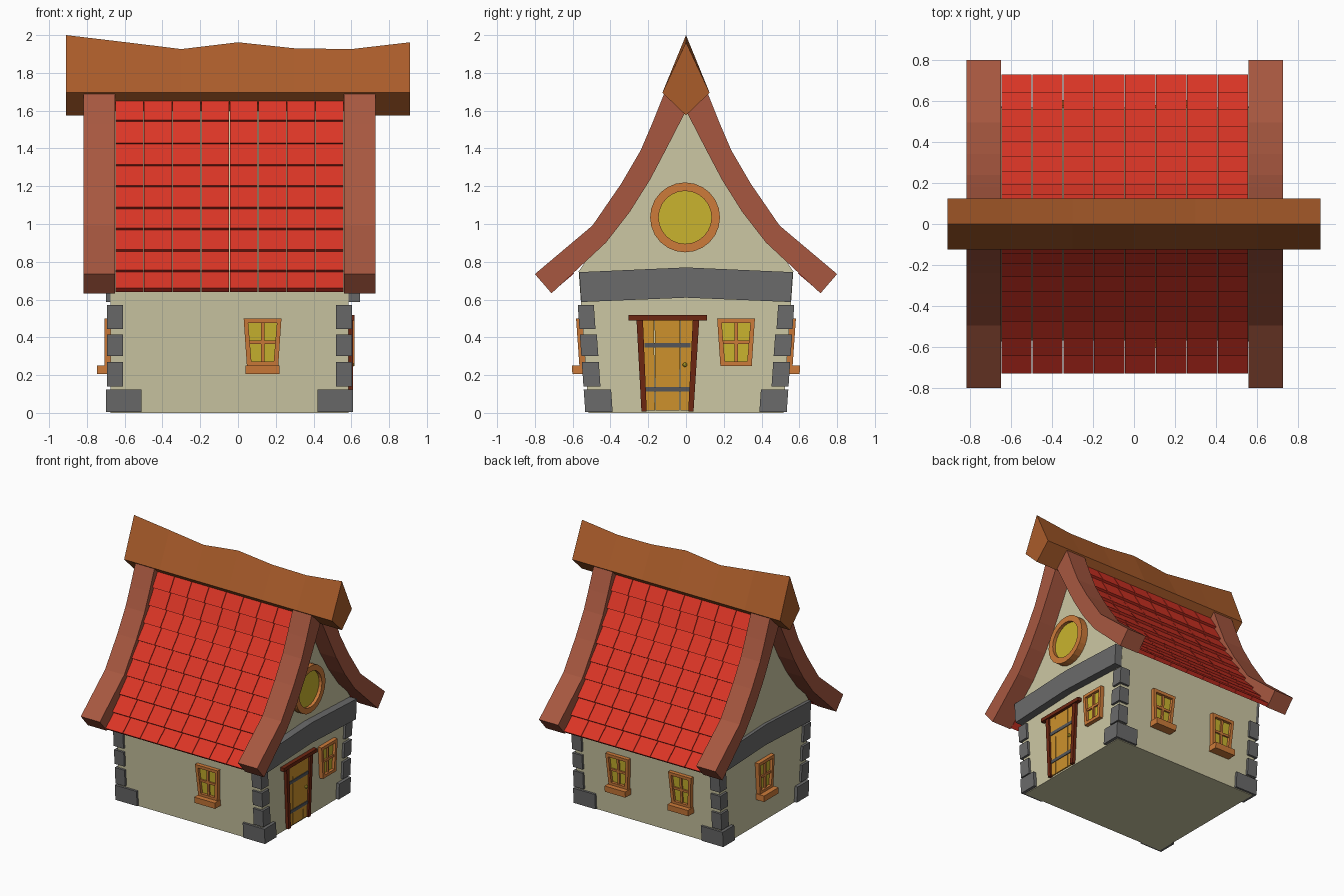
import bpy, bmesh, math
from mathutils import Matrix, Vector

if "Cube" in bpy.data.objects:
    bpy.data.objects.remove(bpy.data.objects["Cube"])

CX = -0.045            # house body is centred slightly left of the ridge


def mat(name, rgb):
    m = bpy.data.materials.new(name)
    m.diffuse_color = [(c / 255) ** 2.2 for c in rgb] + [1]
    m.use_nodes = True
    m.node_tree.nodes["Principled BSDF"].inputs["Base Color"].default_value = m.diffuse_color
    return m


CREAM = mat("plaster", (203, 198, 162))
STONE = mat("stone", (106, 106, 106))
RED = mat("roof_tile", (218, 56, 42))
TRIM = mat("trim_wood", (166, 88, 66))
RIDGE = mat("ridge_wood", (168, 92, 46))
FRAME = mat("frame_wood", (204, 122, 60))
GLASS = mat("glass", (200, 178, 50))
DOOR = mat("door_wood", (204, 144, 48))
DARK = mat("dark_wood", (108, 42, 24))
IRON = mat("iron", (84, 86, 90))


def finish(name, bm, material):
    bmesh.ops.recalc_face_normals(bm, faces=bm.faces)
    me = bpy.data.meshes.new(name)
    bm.to_mesh(me)
    bm.free()
    me.materials.append(material)
    ob = bpy.data.objects.new(name, me)
    bpy.context.collection.objects.link(ob)
    return ob


def loft(bm, rings, close=False):
    """Skin equal-sized rings; cap the ends, or join last to first."""
    vs = [[bm.verts.new(p) for p in r] for r in rings]
    pairs = list(zip(vs, vs[1:])) + ([(vs[-1], vs[0])] if close else [])
    for a, b in pairs:
        for i in range(len(a)):
            j = (i + 1) % len(a)
            bm.faces.new((a[i], a[j], b[j], b[i]))
    if not close:
        bm.faces.new(vs[0])
        bm.faces.new(vs[-1])


def solids(name, material, parts, M):
    """Each part is (outline in u,v, w0, w1), extruded along w and placed by M."""
    bm = bmesh.new()
    for pts, w0, w1 in parts:
        loft(bm, [[M @ Vector((u, v, w)) for u, v in pts] for w in (w0, w1)])
    return finish(name, bm, material)


def wall(angle, dist, lean=0):
    """Frame on a wall: u along it, v up, w outwards."""
    base = Matrix(((0, lean, 1, dist), (1, 0, 0, 0), (0, 1, 0, 0), (0, 0, 0, 1)))
    return Matrix.Rotation(math.radians(angle), 4, 'Z') @ base


def rect(u0, v0, u1, v1):
    return [(u0, v0), (u1, v0), (u1, v1), (u0, v1)]


def half(z):
    return 0.515 + 0.07 * z


SIDE = wall(0, 0)
RIGHT = wall(0, 0.585)
LEFT = wall(180, 0.675)
FRONT = wall(-90, 0.515, 0.07)
BACK = wall(90, 0.515, 0.07)

# plaster body with curved gable
gable = [(0.515, 0), (0.568, 0.75), (0.44, 0.93), (0.31, 1.09), (0.2, 1.26), (0.11, 1.43)]
solids("house_body", CREAM,
       [(gable + [(0, 1.65)] + [(-y, z) for y, z in reversed(gable)], -0.675, 0.585)], SIDE)

# curved barge boards at both gables
outer = [(0.8, 0.735), (0.495, 0.992), (0.342, 1.215), (0.24, 1.39), (0.18, 1.53), (0.1, 1.73)]
inner = [(0, 1.6), (0.106, 1.394), (0.19, 1.235), (0.296, 1.066), (0.423, 0.902), (0.712, 0.633)]
for end, x0 in (("left", CX - 0.772), ("right", CX + 0.605)):
    for s, side in ((-1, "front"), (1, "back")):
        solids(f"barge_board_{end}_{side}", TRIM,
               [([(s * y, z) for y, z in outer + inner], x0, x0 + 0.167)], SIDE)

# overlapping tile rows
rows = [(0.73, 0.66), (0.645, 0.757), (0.56, 0.866), (0.475, 0.98), (0.405, 1.09),
        (0.33, 1.205), (0.26, 1.316), (0.195, 1.43), (0.145, 1.55), (0.1, 1.655)]
wid = 1.21 / 8
for s, side in ((-1, "front"), (1, "back")):
    parts = []
    for a, b in zip(rows, rows[1:]):
        a, b = Vector(a), Vector(b)
        d = (b - a).normalized()
        n = Vector((d.y, -d.x))
        top = b - n * 0.022 + d * 0.02
        prof = [(s * p.x, p.y) for p in (a, top, top - n * 0.03, a - n * 0.03)]
        for c in range(8):
            x = CX - 0.605 + c * wid
            parts.append((prof, x + 0.002, x + wid - 0.002))
    solids(f"roof_tiles_{side}", RED, parts, SIDE)

# wavy ridge beam
bm = bmesh.new()
crest = [(-0.91, 2.0), (-0.6, 1.963), (-0.3, 1.926), (0, 1.962), (0.3, 1.93), (0.6, 1.926), (0.91, 1.962)]
loft(bm, [[(x, -0.125, 1.695), (x, 0, 1.575), (x, 0.125, 1.695), (x, 0, z)] for x, z in crest])
finish("ridge_beam", bm, RIDGE)

# stone lintel bands under the gables
band = [(-0.565, 0.745), (0, 0.77), (0.565, 0.745), (0.555, 0.587), (0, 0.61), (-0.555, 0.587)]
solids("stone_band_right", STONE, [(band, 0.41, 0.645)], SIDE)
solids("stone_band_left", STONE, [(band, -0.7, -0.5)], SIDE)

# corner stones: (z0, z1, y width, x width)
for sx, end in ((-1, "left"), (1, "right")):
    for sy, side in ((-1, "front"), (1, "back")):
        parts = []
        for z0, z1, wy, wx in ((0.005, 0.125, 0.145, 0.19), (0.14, 0.27, 0.09, 0.085),
                               (0.3, 0.415, 0.09, 0.085), (0.445, 0.57, 0.085, 0.085)):
            o0, o1 = half(z0) + 0.018, half(z1) + 0.018
            pts = [(sy * o0, z0), (sy * o1, z1), (sy * (o1 - wy), z1), (sy * (o0 - wy), z0)]
            xo = CX + sx * (0.655 if wx > 0.1 else 0.648)
            parts.append((pts, xo, xo - sx * wx))
        solids(f"corner_stones_{end}_{side}", STONE, parts, SIDE)


def window(name, M, u, sill=True):
    b, t, f = 0.083, 0.1, 0.024
    O = [(u - b, 0.248), (u + b, 0.248), (u + t, 0.5), (u - t, 0.5)]
    I = [(u - b + f, 0.248 + f), (u + b - f, 0.248 + f), (u + t - f, 0.5 - f), (u - t + f, 0.5 - f)]
    parts = [([O[i], O[(i + 1) % 4], I[(i + 1) % 4], I[i]], -0.01, 0.032) for i in range(4)]
    parts.append((rect(u - 0.009, 0.27, u + 0.009, 0.48), 0, 0.022))
    parts.append((rect(u - 0.072, 0.364, u + 0.072, 0.382), 0, 0.022))
    if sill:
        parts.append((rect(u - 0.09, 0.205, u + 0.09, 0.252), -0.01, 0.072))
    solids(name + "_frame", FRAME, parts, M)
    solids(name + "_glass", GLASS, [(I, -0.01, 0.01)], M)


window("window_front", FRONT, 0.13)
window("window_back_a", BACK, -0.2)
window("window_back_b", BACK, 0.35)
window("window_left", LEFT, 0.0)
window("window_right", RIGHT, 0.265, sill=False)

# round gable window
bm = bmesh.new()
N = 24
ring = []
for i in range(N):
    c, s = math.cos(2 * math.pi * i / N), math.sin(2 * math.pi * i / N)
    ring.append([RIGHT @ Vector((r * c - 0.005, 1.035 + r * s, w))
                 for r, w in ((0.185, -0.01), (0.185, 0.055), (0.14, 0.055), (0.14, -0.01))])
loft(bm, ring, close=True)
finish("round_window_frame", bm, FRAME)
disc = [(0.142 * math.cos(2 * math.pi * i / N) - 0.005,
         1.035 + 0.142 * math.sin(2 * math.pi * i / N)) for i in range(N)]
solids("round_window_glass", GLASS, [(disc, -0.01, 0.03)], RIGHT)

# door: planks, frame, straps, knob
edges = [(-0.212, -0.232), (-0.163, -0.168), (-0.032, -0.03), (0.018, 0.042)]   # bottom, top
solids("door_planks", DOOR,
       [([(a[0] + 0.002, 0.012), (b[0] - 0.002, 0.012), (b[1] - 0.002, 0.49), (a[1] + 0.002, 0.49)], -0.01, 0.01)
        for a, b in zip(edges, edges[1:])], RIGHT)
solids("door_frame", DARK, [
    ([(-0.236, 0.008), (-0.208, 0.008), (-0.228, 0.492), (-0.262, 0.492)], -0.01, 0.024),
    ([(0.012, 0.008), (0.04, 0.008), (0.07, 0.492), (0.036, 0.492)], -0.01, 0.024),
    (rect(-0.305, 0.49, 0.11, 0.518), -0.01, 0.032)], RIGHT)
solids("door_straps", IRON, [(rect(-0.215, 0.112, 0.02, 0.137), 0, 0.015),
                             (rect(-0.22, 0.345, 0.025, 0.37), 0, 0.015)], RIGHT)
bm = bmesh.new()
bmesh.ops.create_icosphere(bm, subdivisions=2, radius=0.012,
                           matrix=RIGHT @ Matrix.Translation((-0.006, 0.255, 0.018)))
finish("door_knob", bm, GLASS)
